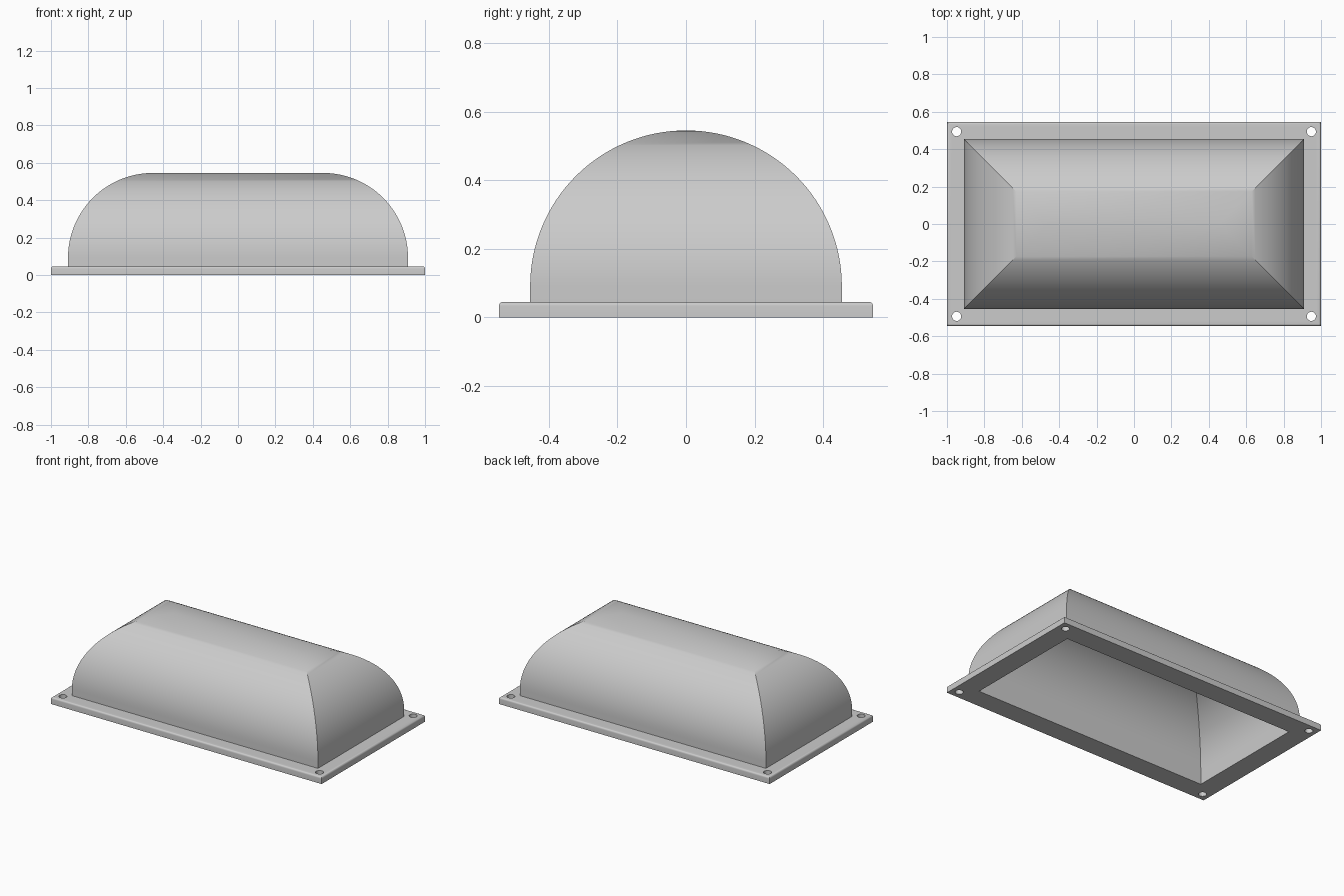
import bpy
import bmesh
from math import cos, sin, radians

if "Cube" in bpy.data.objects:
    bpy.data.objects.remove(bpy.data.objects["Cube"], do_unlink=True)

U = 1 / 110                      # one modelling unit: the flange is 220 long
HALF_X, HALF_Y = 110 * U, 60 * U  # flange half sizes
PLATE = 5 * U                    # flange and wall thickness
FILLET = 1.3 * U
RADIUS = 50 * U                  # outer vault radius
SPRING = 10 * U                  # height where the vault starts to curve
RIDGE = 50 * U                   # half length of the ridge
STEPS = 32

grey = bpy.data.materials.new("light grey")
grey.use_nodes = True
colour = (0.6, 0.6, 0.6, 1)
grey.diffuse_color = colour
grey.node_tree.nodes["Principled BSDF"].inputs["Base Color"].default_value = colour


def vault(radius):
    """Rectangular rings (half x, half y, z) from the spring line to the ridge."""
    rings = []
    for i in range(STEPS + 1):
        a = radians(90 * i / STEPS)
        r = radius * cos(a) if i < STEPS else 0
        rings.append((RIDGE + r, r, SPRING + radius * sin(a)))
    return rings


# Section rings: inner vault, flange underside, rounded rim, outer vault
inner = RADIUS - PLATE
rings = vault(inner)[::-1] + [(RIDGE + inner, inner, 0), (HALF_X, HALF_Y, 0)]
for i in range(6):
    a = radians(90 * i / 5)
    d = FILLET * (1 - cos(a))
    rings.append((HALF_X - d, HALF_Y - d, PLATE - FILLET + FILLET * sin(a)))
rings += [(RIDGE + RADIUS, RADIUS, PLATE)] + vault(RADIUS)

# Hollow vaulted cover with its flange
bm = bmesh.new()
loops = [[bm.verts.new((sx * x, sy * y, z))
          for sx, sy in ((-1, -1), (1, -1), (1, 1), (-1, 1))]
         for x, y, z in rings]
for low, high in zip(loops, loops[1:]):
    for k in range(4):
        n = (k + 1) % 4
        bm.faces.new((low[k], low[n], high[n], high[k]))
bmesh.ops.remove_doubles(bm, verts=bm.verts, dist=1e-5)
bmesh.ops.recalc_face_normals(bm, faces=bm.faces)
mesh = bpy.data.meshes.new("flanged_vault_cover")
bm.to_mesh(mesh)
bm.free()
mesh.materials.append(grey)
cover = bpy.data.objects.new("flanged_vault_cover", mesh)
bpy.context.collection.objects.link(cover)

# Screw holes in the four flange corners
bm = bmesh.new()
for sx in (-1, 1):
    for sy in (-1, 1):
        made = bmesh.ops.create_cone(bm, cap_ends=True, segments=32, depth=4 * PLATE,
                                     radius1=2.7 * U, radius2=2.7 * U)
        bmesh.ops.translate(bm, verts=made["verts"],
                            vec=(sx * (HALF_X - 5.7 * U), sy * (HALF_Y - 5.7 * U), 0))
cut_mesh = bpy.data.meshes.new("screw_hole_cutter")
bm.to_mesh(cut_mesh)
bm.free()
cut_mesh.materials.append(grey)
cutter = bpy.data.objects.new("screw_hole_cutter", cut_mesh)
cutter.hide_render = True
bpy.context.collection.objects.link(cutter)

bpy.ops.object.select_all(action="DESELECT")
cover.select_set(True)
bpy.context.view_layer.objects.active = cover
holes = cover.modifiers.new("screw holes", "BOOLEAN")
holes.operation = "DIFFERENCE"
holes.solver = "EXACT"
holes.object = cutter
bpy.ops.object.modifier_apply(modifier=holes.name)
bpy.data.objects.remove(cutter, do_unlink=True)

# Smooth vaults with crisp mitres and rims
bpy.ops.object.shade_smooth_by_angle(angle=radians(30))
